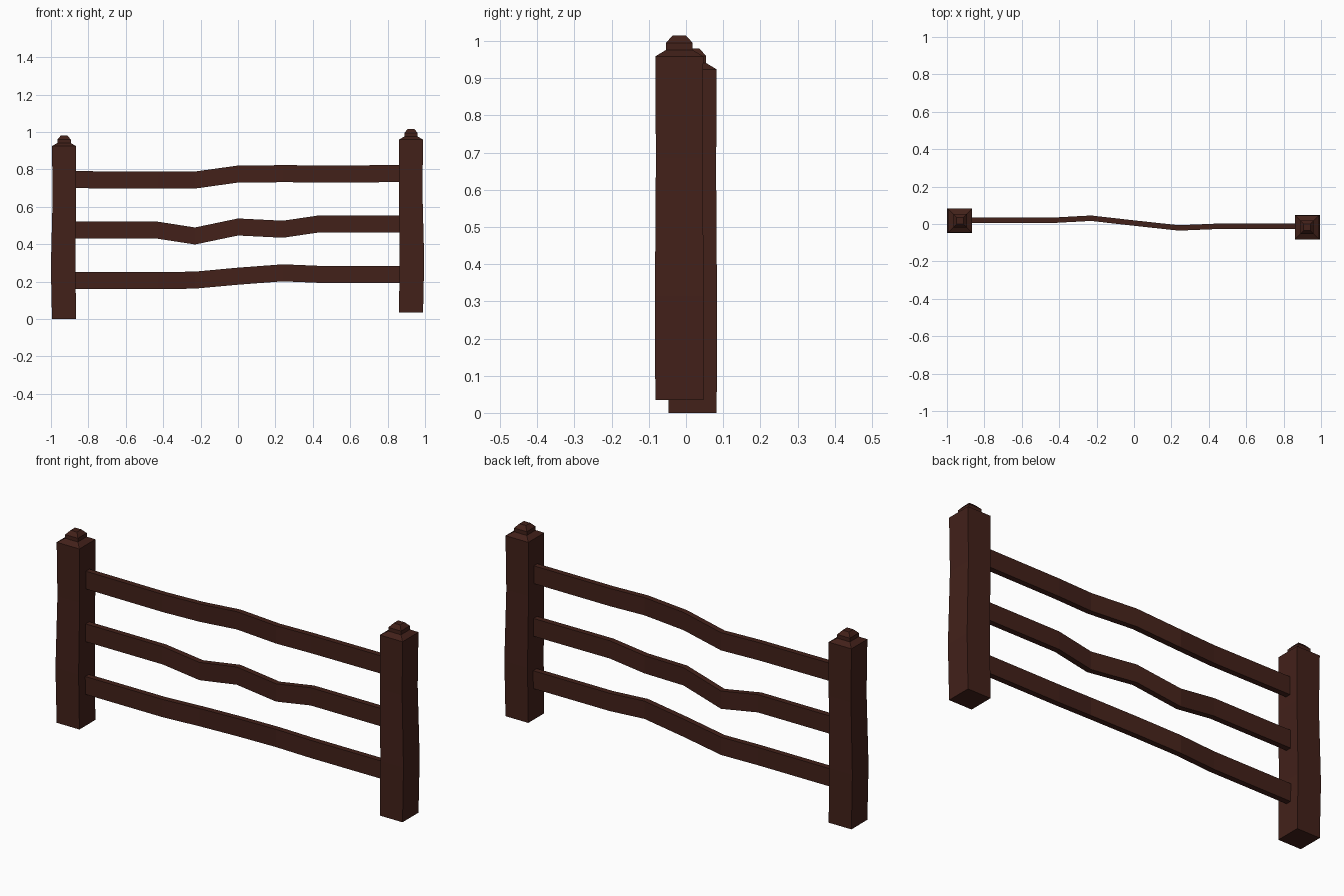
import bpy, bmesh

if "Cube" in bpy.data.objects:
    bpy.data.objects.remove(bpy.data.objects["Cube"])

wood = bpy.data.materials.new("dark_wood")
wood.diffuse_color = (0.055, 0.015, 0.010, 1)
wood.use_nodes = True
wood.node_tree.nodes["Principled BSDF"].inputs["Base Color"].default_value = wood.diffuse_color


def loft(name, rings):
    """Skin a list of four-point rings into one closed flat-shaded solid."""
    bm = bmesh.new()
    loops = [[bm.verts.new(p) for p in ring] for ring in rings]
    for a, b in zip(loops, loops[1:]):
        for i in range(4):
            j = (i + 1) % 4
            bm.faces.new((a[i], a[j], b[j], b[i]))
    bm.faces.new(loops[0][::-1])
    bm.faces.new(loops[-1])
    bmesh.ops.recalc_face_normals(bm, faces=bm.faces)
    mesh = bpy.data.meshes.new(name)
    bm.to_mesh(mesh)
    bm.free()
    mesh.materials.append(wood)
    ob = bpy.data.objects.new(name, mesh)
    bpy.context.collection.objects.link(ob)
    return ob


CORNERS = ((-1, -1), (1, -1), (1, 1), (-1, 1))


def post(name, x, y, z, side):
    # height, half width, outward x lean: shaft, sloped shoulder, knob
    profile = [(0, .0645, 0), (.28, .0655, .005), (.65, .063, -.002),
               (.924, .0645, 0), (.941, .036, 0), (.960, .036, 0), (.980, .018, 0)]
    loft(name, [[(x + side * dx + sx * h, y + sy * h, z + dz) for sx, sy in CORNERS]
                for dz, h, dx in profile])


# Posts, the right one standing slightly higher and further forward
post("left_post", -.930, .018, 0, -1)
post("right_post", .925, -.018, .035, 1)

# Rails share one plan curve, each with its own height curve
XS = (-.88, -.43, -.23, 0, .24, .43, .88)
YS = (.020, .020, .031, .005, -.021, -.013, -.012)
RAILS = {
    "bottom_rail": (.205, .205, .208, .229, .247, .239, .239),
    "middle_rail": (.475, .475, .444, .492, .480, .508, .507),
    "top_rail": (.745, .743, .743, .775, .777, .776, .777),
}
for name, heights in RAILS.items():
    loft(name, [[(x, y + sy * .0145, z + sz * .0455) for sy, sz in CORNERS]
                for x, y, z in zip(XS, YS, heights)])
